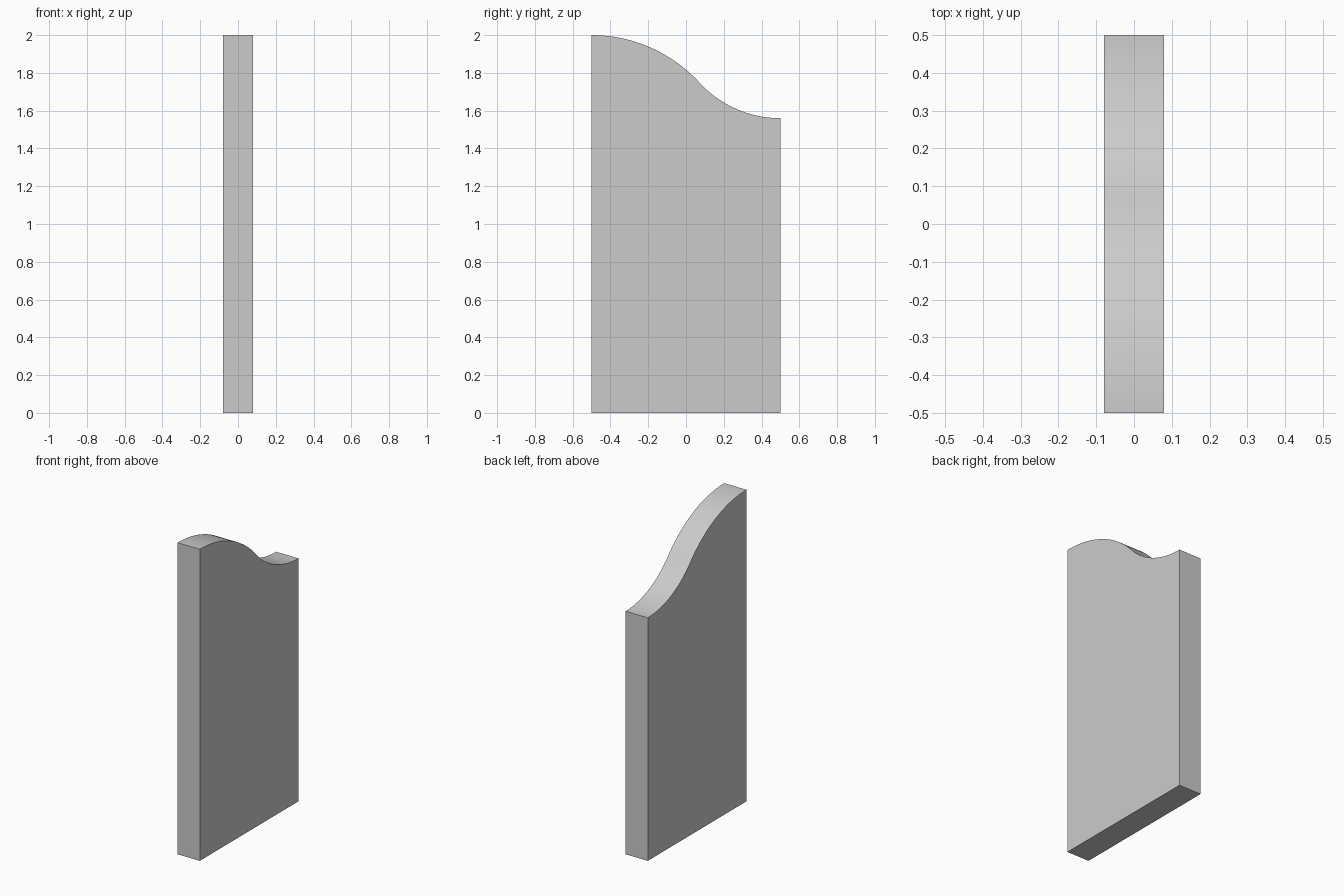
import bpy, bmesh, math

if "Cube" in bpy.data.objects:
    bpy.data.objects.remove(bpy.data.objects["Cube"])

HALF_THICK = 0.079
HIGH, LOW = 2.0, 1.56
STEPS = 24

# Side profile (y, z): convex arc flowing into a concave arc, both level at the ends
angle = 2 * math.atan(HIGH - LOW)
total = 1.0 / math.sin(angle)
r1 = 0.775
r2 = total - r1
profile = [(-0.5, 0.0), (0.5, 0.0)]
for i in range(STEPS + 1):
    a = angle * i / STEPS
    profile.append((0.5 - r2 * math.sin(a), LOW + r2 * (1 - math.cos(a))))
for i in range(STEPS - 1, -1, -1):
    a = angle * i / STEPS
    profile.append((-0.5 + r1 * math.sin(a), HIGH - r1 * (1 - math.cos(a))))

# Panel: profile face extruded through its thickness
bm = bmesh.new()
face = bm.faces.new([bm.verts.new((-HALF_THICK, y, z)) for y, z in profile])
ext = bmesh.ops.extrude_face_region(bm, geom=[face], use_keep_orig=True)
verts = [g for g in ext["geom"] if isinstance(g, bmesh.types.BMVert)]
bmesh.ops.translate(bm, verts=verts, vec=(2 * HALF_THICK, 0, 0))
bmesh.ops.recalc_face_normals(bm, faces=bm.faces)
mesh = bpy.data.meshes.new("partition_panel")
bm.to_mesh(mesh)
bm.free()
panel = bpy.data.objects.new("partition_panel", mesh)
bpy.context.collection.objects.link(panel)

# Smooth the curved top, keep the outline crisp
bpy.context.view_layer.objects.active = panel
panel.select_set(True)
bpy.ops.object.shade_smooth_by_angle(angle=math.radians(30))
